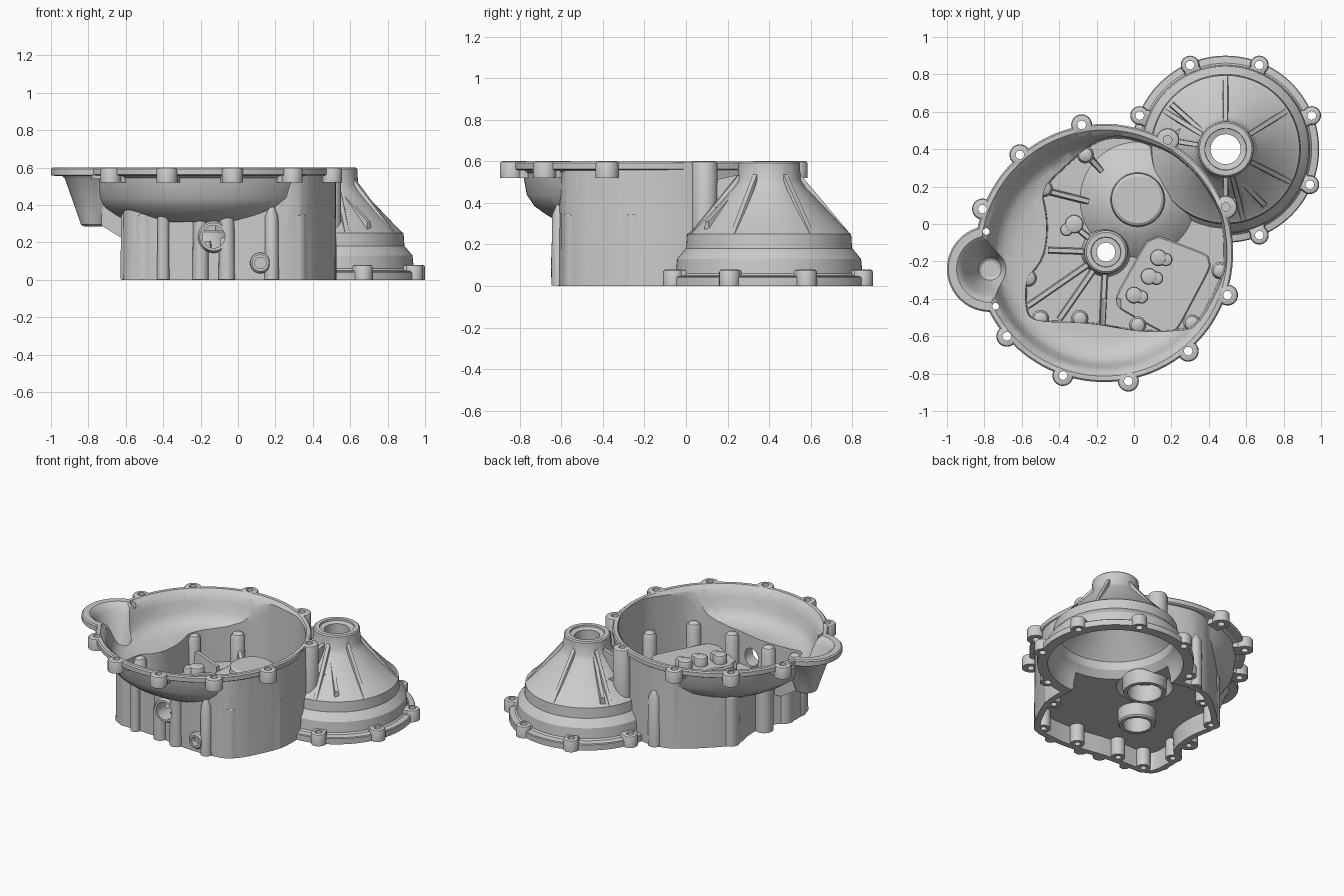
import bpy, bmesh, math
from mathutils import Vector, Matrix

if "Cube" in bpy.data.objects:
    bpy.data.objects.remove(bpy.data.objects["Cube"])

BELL = (-0.16, -0.155)
DIFF = (0.49, 0.4)
START = (-0.77, -0.24)


def loft(bm, rings, mat=None):
    """Closed solid through rings of equal point count: [(points, z), ...]"""
    rows = [[bm.verts.new(Vector((p[0], p[1], z))) for p in pts] for pts, z in rings]
    n = len(rows[0])
    for a, b in zip(rows, rows[1:]):
        for i in range(n):
            bm.faces.new((a[i], a[(i + 1) % n], b[(i + 1) % n], b[i]))
    bm.faces.new(rows[0][::-1])
    bm.faces.new(rows[-1])
    if mat:
        bmesh.ops.transform(bm, matrix=mat, verts=[v for r in rows for v in r])


def turned(bm, c, profile, n=32, mat=None):
    def circle(r):
        return [(c[0] + r * math.cos(2 * math.pi * i / n), c[1] + r * math.sin(2 * math.pi * i / n))
                for i in range(n)]
    loft(bm, [(circle(r), z) for r, z in profile], mat)


def boss(bm, c, r, z0, z1, n=24, e=0.012):
    turned(bm, c, [(r, z0), (r, z1 - e), (r - e * 0.35, z1 - e * 0.35), (r - e, z1)], n)


def rib(bm, a, b, base, w=0.014):
    """Straight web: top edge runs a to b, underside at height base"""
    a, b = Vector(a), Vector(b)
    d = b - a
    s = Vector((-d.y, d.x, 0)).normalized() * w
    vs = []
    for p in (a, b):
        for k, z in ((1.4, base), (-1.4, base), (0.8, p.z), (-0.8, p.z)):
            q = p + s * k
            vs.append(bm.verts.new((q.x, q.y, z)))
    bmesh.ops.convex_hull(bm, input=vs)


def soften(pts, times=2, k=.22):
    for _ in range(times):
        out = []
        for i, p in enumerate(pts):
            q = pts[(i + 1) % len(pts)]
            out += [(p[0] * (1 - k) + q[0] * k, p[1] * (1 - k) + q[1] * k),
                    (p[0] * k + q[0] * (1 - k), p[1] * k + q[1] * (1 - k))]
        pts = out
    return pts


def inset(pts, d):
    out = []
    for i, p in enumerate(pts):
        a, b = pts[i - 1], pts[(i + 1) % len(pts)]
        t = Vector((b[0] - a[0], b[1] - a[1])).normalized()
        out.append((p[0] - t.y * d, p[1] + t.x * d))
    return out


def finish(name, bm):
    bmesh.ops.recalc_face_normals(bm, faces=bm.faces)
    me = bpy.data.meshes.new(name)
    bm.to_mesh(me)
    bm.free()
    ob = bpy.data.objects.new(name, me)
    bpy.context.collection.objects.link(ob)
    return ob


def cut(ob, cutter):
    m = ob.modifiers.new("cut", 'BOOLEAN')
    m.operation, m.solver, m.object, m.use_self = 'DIFFERENCE', 'EXACT', cutter, True
    dg = bpy.context.evaluated_depsgraph_get()
    me = bpy.data.meshes.new_from_object(ob.evaluated_get(dg))
    ob.modifiers.clear()
    ob.data = me


# footprint of the gear case (counter-clockwise)
outline = soften([(-.615, -.5), (-.53, -.56), (-.25, -.565), (0, -.61), (.16, -.615), (.36, -.59),
                  (.52, -.28), (.527, -.1), (.507, .05), (.46, .145), (.36, .293), (.2, .43),
                  (-.05, .51), (-.2, .49), (-.33, .4), (-.54, .2), (-.5, 0), (-.52, -.17), (-.62, -.28)])
bell_bolts = [(-.28, .53), (-.61, .37), (-.81, .08), (-.68, -.6), (-.38, -.81), (-.03, -.84),
              (.29, -.68), (.5, -.38)]
pillars = [(.18, .45), (.49, .09)]
diff_bolts = [(.3, .85), (.67, .85), (.95, .58), (.94, .21), (.67, -.06), (.03, .58)]
case_bolts = [(-.26, .37), (-.48, .19), (-.54, -.1), (-.565, -.29), (-.5, -.505), (-.29, -.505),
              (.02, -.54), (.31, -.53), (.46, -.25)]

# bell housing with starter pocket and gear case
bm = bmesh.new()
turned(bm, BELL, [(.46, .31), (.52, .345), (.575, .385), (.612, .44), (.63, .545), (.645, .556),
                  (.683, .558), (.69, .563), (.69, .592), (.682, .6)], 112)
turned(bm, START, [(.05, .285), (.07, .295), (.085, .34), (.155, .54), (.17, .555), (.226, .557),
                   (.23, .563), (.23, .592), (.222, .6)], 64)
loft(bm, [(inset(outline, -.002), 0), (inset(outline, .002), .598)])
# sloping web under the starter pocket
strut = [(-.73, .29), (-.6, .21), (-.54, .21), (-.54, .42), (-.73, .42)]
vs = [bm.verts.new((x, y, z)) for x, z in strut for y in (-.33, -.2)]
bmesh.ops.convex_hull(bm, input=vs)
for c in bell_bolts:
    boss(bm, c, .056, .52, .601)
    d = (Vector(BELL) - Vector(c)).normalized() * .06
    boss(bm, (c[0] + d.x, c[1] + d.y), .052, .521, .5985)
for c in pillars:
    boss(bm, c, .062, .0, .601)
for c in [(-.79, -.04), (-.74, -.44)]:
    boss(bm, c, .045, .54, .6)
for c in case_bolts:
    turned(bm, c, [(.06, .001), (.058, .34), (.03, .38)], 24)
for c, r in [((-.4, -.57), .03), ((-.06, -.6), .04), ((.18, -.61), .035),
             ((-.2, -.58), .04), ((-.59, -.42), .035), ((-.1, .49), .04)]:
    turned(bm, c, [(r * 1.1, .002), (r, .34), (r * .4, .39)], 20)
front = Matrix.Rotation(math.radians(90), 4, 'X')   # local z becomes -y
turned(bm, (-.13, .23), [(.09, .5), (.085, .62), (.075, .635)], 32, front)
turned(bm, (.12, .09), [(.06, .5), (.055, .64), (.045, .65)], 24, front)
case = finish("bell_and_gear_case", bm)

# hollow of the bell, seen from above
bm = bmesh.new()
turned(bm, BELL, [(.3, .37), (.47, .38), (.53, .398), (.57, .425), (.592, .465), (.612, .53),
                  (.63, .575), (.655, .596), (.662, .605), (.662, .7)], 112)
turned(bm, START, [(.045, .325), (.06, .335), (.1, .44), (.14, .55), (.16, .585), (.185, .605), (.185, .7)], 48)
loft(bm, [(inset(outline, .045), .155), (inset(outline, .028), .72)])
bell_cut = finish("bell_cutter", bm)
cut(case, bell_cut)

# differential cone housing
bm = bmesh.new()
turned(bm, DIFF, [(.5, 0), (.5, .04), (.495, .045), (.46, .05), (.45, .06), (.443, .13), (.41, .17),
                  (.4, .18), (.395, .25), (.385, .255), (.175, .475), (.152, .51), (.148, .592), (.14, .6)], 96)
for c in diff_bolts:
    boss(bm, c, .05, 0, .08)
    d = (Vector(DIFF) - Vector(c)).normalized() * .04
    boss(bm, (c[0] + d.x, c[1] + d.y), .046, .001, .078)
for a in (90, 32, -27, 148, -76):
    u = Vector((math.cos(math.radians(a)), math.sin(math.radians(a)), 0))
    o = Vector((DIFF[0], DIFF[1], 0))
    rib(bm, o + u * .392 + Vector((0, 0, .25)), o + u * .14 + Vector((0, 0, .55)), .22)
for a, b in [((.18, .45, .38), (.42, .62, .38)), ((.2, .64, .31), (.36, .5, .5)),
             ((.49, .09, .38), (.7, .26, .38)), ((.7, .1, .31), (.53, .27, .5)),
             ((.18, .45, .5), (.36, .42, .54)), ((.49, .09, .5), (.49, .27, .54))]:
    rib(bm, a, b, .24)
diff = finish("differential_housing", bm)

# raised bearing seats, cover and webs on the inner floor
bm = bmesh.new()
turned(bm, (.02, .13), [(.33, .13), (.3, .165), (.18, .25), (.145, .26), (.14, .295), (.125, .305)], 64)
turned(bm, (-.15, -.15), [(.14, .13), (.125, .17), (.115, .255), (.105, .265), (.08, .265), (.078, .25)], 48)
plate = soften([(.09, -.045), (-.125, -.43), (.21, -.615), (.44, -.18)], 3, .12)
loft(bm, [(plate, .135), (plate, .215), (inset(plate, .008), .225)])
for c in [(.13, -.18), (.08, -.28), (0, -.38)]:
    boss(bm, c, .045, .2, .285)
    boss(bm, (c[0] + .04, c[1] - .01), .036, .2, .28)
boss(bm, (-.32, 0), .05, .135, .26)
boss(bm, (-.36, -.03), .035, .135, .255)
for e in [(-.57, -.44), (-.46, -.14), (-.4, -.51), (-.17, -.54), (-.33, 0)]:
    rib(bm, (-.15, -.15, .21), (e[0], e[1], .205), .135)
for a, b in [((-.26, .38), (-.17, .28)), ((-.48, .18), (-.24, .12))]:
    rib(bm, (*a, .27), (*b, .23), .135)
floor = finish("floor_details", bm)

# screw columns along the gear case wall and bearing collars below the floor
bm = bmesh.new()
for c in case_bolts:
    boss(bm, c, .046, 0, .37, 24, .03)
turned(bm, (-.15, -.15), [(.112, .03), (.12, .04), (.125, .15)], 40)
turned(bm, (.02, .13), [(.135, .08), (.14, .09), (.145, .2)], 40)
columns = finish("columns_and_collars", bm)

# screw holes and through bores of the collars
bm = bmesh.new()
for c in case_bolts:
    turned(bm, c, [(.02, -.1), (.02, .1)], 16)
hole_cut = finish("hole_cutter", bm)
bm = bmesh.new()
turned(bm, (-.15, -.15), [(.09, -.12), (.09, .31)], 40)
turned(bm, (.02, .13), [(.11, -.12), (.11, .31)], 48)
collar_cut = finish("collar_cutter", bm)
cut(case, hole_cut)
cut(columns, hole_cut)
cut(columns, collar_cut)

# gear cavity, cone interior, bores and bolt holes
bm = bmesh.new()
loft(bm, [(inset(outline, .03), -.1), (inset(outline, .045), .125)])
turned(bm, DIFF, [(.437, -.11), (.43, .06), (.418, .12), (.375, .17), (.368, .225), (.345, .25),
                  (.15, .445), (.08, .46), (.08, .58), (.11, .588), (.118, .65)], 80)
turned(bm, (.02, .13), [(.2, .08), (.15, .2), (.11, .21), (.11, .265)], 48)
turned(bm, (-.15, -.15), [(.09, -.09), (.09, .2), (.05, .21), (.05, .25), (.06, .3)], 40)
turned(bm, (-.13, .23), [(.06, .4), (.06, .8)], 32, front)
turned(bm, (.12, .09), [(.03, .61), (.03, .8)], 20, front)
for c in bell_bolts + pillars:
    turned(bm, c, [(.023, .45), (.023, .7)], 20)
for c in [(-.79, -.04), (-.74, -.44)]:
    turned(bm, c, [(.018, .45), (.018, .7)], 16)
for c in diff_bolts:
    turned(bm, c, [(.023, -.08), (.023, .2)], 20)
inner_cut = finish("inner_cutter", bm)
for ob in (case, diff, floor):
    cut(ob, inner_cut)

for ob in (bell_cut, inner_cut, hole_cut, collar_cut):
    bpy.data.objects.remove(ob)
bpy.ops.object.select_all(action='DESELECT')
for ob in (case, diff, floor, columns):
    ob.select_set(True)
bpy.context.view_layer.objects.active = case
bpy.ops.object.shade_smooth_by_angle(angle=math.radians(32))
